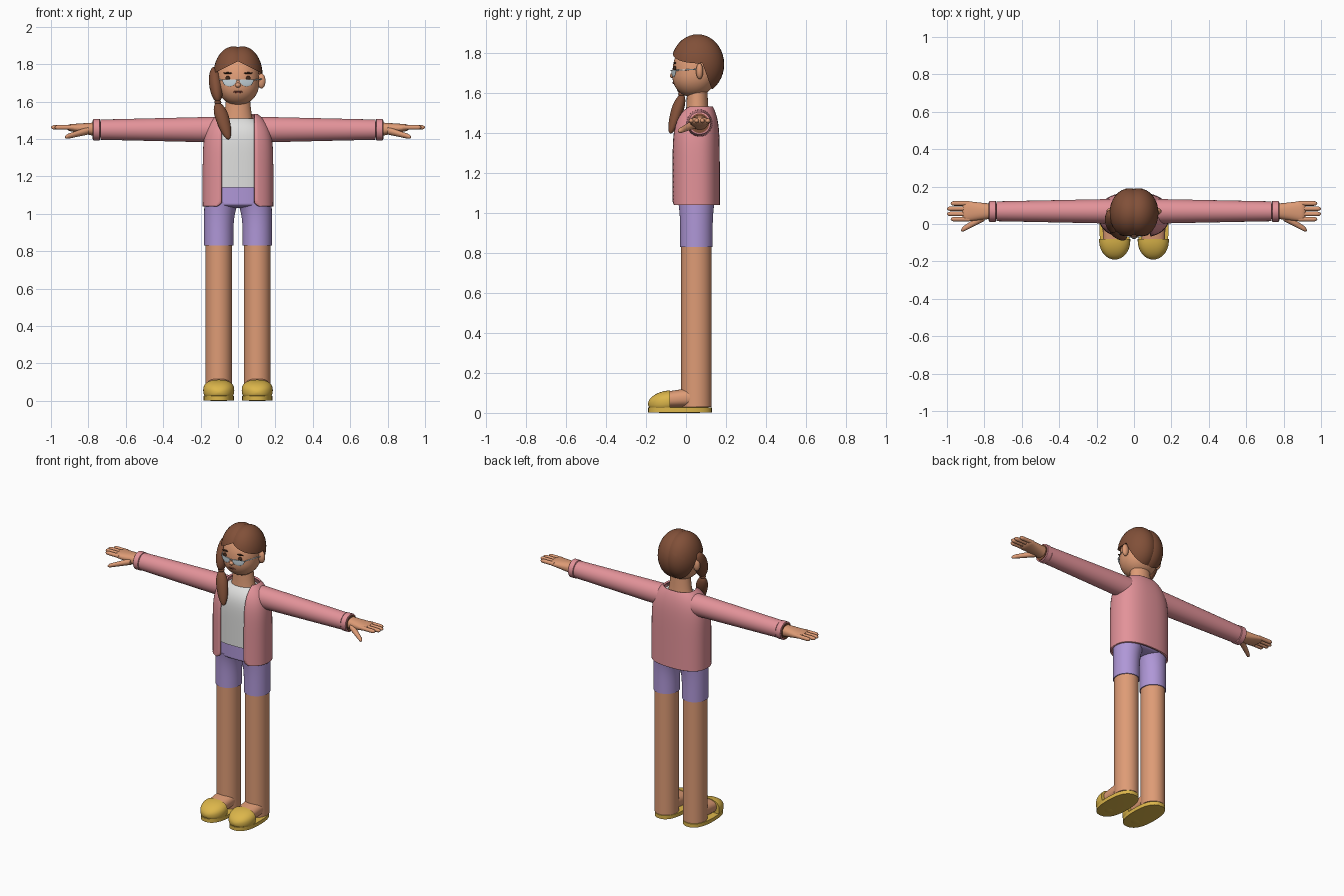
import bpy, bmesh, math
from mathutils import Vector

cube = bpy.data.objects.get("Cube")
if cube:
    bpy.data.objects.remove(cube)


def material(name, red, green, blue):
    colour = (red, green, blue, 1)
    mat = bpy.data.materials.new(name)
    mat.use_nodes = True
    mat.diffuse_color = colour
    shader = next(n for n in mat.node_tree.nodes if n.type == 'BSDF_PRINCIPLED')
    shader.inputs["Base Color"].default_value = colour
    return mat


SKIN = material("skin", .73, .33, .18)
PINK = material("pink_knit", .77, .29, .32)
PURPLE = material("purple_cloth", .43, .31, .68)
YELLOW = material("yellow_shoe", .72, .47, .07)
HAIR = material("brown_hair", .22, .08, .04)
WHITE = material("white_shirt", .74, .74, .73)
DARK = material("dark_brown", .05, .02, .01)
LIPS = material("lips", .45, .12, .08)
LENS = material("pale_lens", .6, .7, .75)


def finish(name, bm, mat, mirror):
    """Turn the bmesh into a smooth shaded object, mirrored left to right on request."""
    bmesh.ops.recalc_face_normals(bm, faces=bm.faces[:])
    mesh = bpy.data.meshes.new(name)
    bm.to_mesh(mesh)
    bm.free()
    mesh.materials.append(mat)
    part = bpy.data.objects.new(name, mesh)
    bpy.context.collection.objects.link(part)
    bpy.ops.object.select_all(action='DESELECT')
    part.select_set(True)
    bpy.context.view_layer.objects.active = part
    bpy.ops.object.shade_smooth_by_angle(angle=math.radians(45))
    if mirror:
        part.modifiers.new("mirror", 'MIRROR').use_mirror_merge = False
    return part


def power(value, square):
    return math.copysign(abs(value) ** (2 / square), value)


def dome(t, length):
    """Radius factor that closes an end over the given share of the length."""
    return math.sqrt(max(.0005, 1 - (1 - t / length) ** 2)) if t < length else 1


def sweep(name, mat, axis, start, end, near, far=None, ease=1, square=2,
          round_near=0, round_far=0, gap=None, mirror=False, rings=24, sides=40):
    """Superellipse tube from start to end; gap(t) leaves it open at the front."""
    bm = bmesh.new()
    along = 'xyz'.index(axis)
    across = [i for i in range(3) if i != along]
    start, end, near = Vector(start), Vector(end), Vector(near)
    far = Vector(far) if far else near
    rows = []
    for ring in range(rings + 1):
        t = (1 - math.cos(math.pi * ring / rings)) / 2
        blend = t ** ease
        centre = start.lerp(end, blend)
        centre[along] = start[along] + (end[along] - start[along]) * t
        width, depth = near.lerp(far, blend) * dome(t, round_near) * dome(1 - t, round_far)
        first = math.asin((gap(t) / width) ** (square / 2)) if gap else 0
        row = []
        for k in range(sides + 1):
            angle = first + (math.tau - 2 * first) * k / sides
            point = centre.copy()
            point[across[0]] += width * power(math.sin(angle), square)
            point[across[1]] -= depth * power(math.cos(angle), square)
            row.append(bm.verts.new(point))
        rows.append(row)
    for low, high in zip(rows, rows[1:]):
        for k in range(sides):
            bm.faces.new((low[k], low[k + 1], high[k + 1], high[k]))
    if not gap:
        bm.faces.new(rows[0][:sides])
        bm.faces.new(rows[-1][:sides])
        bmesh.ops.remove_doubles(bm, verts=bm.verts[:], dist=.00001)
    return finish(name, bm, mat, mirror)


def blob(name, mat, centre, radii, cuts=(), mirror=False):
    """Ellipsoid; each cut (point, normal) removes the side the normal points to."""
    bm = bmesh.new()
    bmesh.ops.create_uvsphere(bm, u_segments=32, v_segments=20, radius=1)
    for vert in bm.verts:
        vert.co = Vector(centre) + Vector(radii) * vert.co
    for point, normal in cuts:
        bmesh.ops.bisect_plane(bm, geom=bm.verts[:] + bm.edges[:] + bm.faces[:],
                               plane_co=point, plane_no=normal, clear_outer=True)
        bmesh.ops.holes_fill(bm, edges=[e for e in bm.edges if e.is_boundary])
    return finish(name, bm, mat, mirror)


# Legs, feet and open-backed shoes
LEG_X, LEG_Y, SHOE_Y = .103, .052, -.03
SOLE_TOP, HEM, WAIST = .03, .83, 1.14
sweep("leg", SKIN, 'z', (LEG_X, LEG_Y, SOLE_TOP), (LEG_X, LEG_Y, 1), near=(.072, .076), mirror=True)
sweep("foot", SKIN, 'y', (LEG_X, -.11, .065), (LEG_X, .06, .08),
      near=(.062, .04), far=(.067, .05), square=2.4, mirror=True)
sweep("shoe_sole", YELLOW, 'z', (LEG_X, SHOE_Y, 0), (LEG_X, SHOE_Y, SOLE_TOP),
      near=(.081, .159), square=2.4, round_near=.1, round_far=.1, mirror=True)
sweep("shoe_toe", YELLOW, 'y', (LEG_X, -.19, .045), (LEG_X, -.08, .057),
      near=(.083, .056), square=2.4, round_near=.9, mirror=True)

# Shorts
sweep("shorts_leg", PURPLE, 'z', (LEG_X, LEG_Y, HEM), (.088, LEG_Y, 1.06),
      near=(.078, .081), far=(.092, .092), ease=4, mirror=True)
sweep("shorts_waist", PURPLE, 'z', (0, LEG_Y, 1.03), (0, LEG_Y, WAIST),
      near=(.173, .097), square=2.4, round_near=.2)

# Shirt, neck and open cardigan with rounded lower corners
sweep("shirt", WHITE, 'z', (0, .048, WAIST), (0, .06, 1.51),
      near=(.17, .105), far=(.09, .06), ease=8, square=2.5)
sweep("neck", SKIN, 'z', (0, .058, 1.47), (0, .056, 1.64),
      near=(.105, .07), far=(.062, .05), ease=.3)
cardigan = sweep("cardigan", PINK, 'z', (0, .047, 1.04), (0, .062, 1.53),
                 near=(.183, .116), far=(.1, .067), ease=8, square=2.5,
                 gap=lambda t: .087 + .025 * max(0, 1 - t / .05) ** 2)
thickness = cardigan.modifiers.new("thickness", 'SOLIDIFY')
thickness.thickness, thickness.offset = .012, 0

# Sleeves and cuffs
ARM_Y, ARM_Z, CUFF = .068, 1.45, .735
sweep("sleeve", PINK, 'x', (.1, ARM_Y, ARM_Z), (CUFF, ARM_Y, ARM_Z),
      near=(.066, .069), far=(.053, .054), mirror=True)
sweep("cuff", PINK, 'x', (CUFF, ARM_Y, ARM_Z), (.777, ARM_Y, ARM_Z),
      near=(.056, .057), round_near=.1, round_far=.1, mirror=True)
sweep("cuff_opening", HAIR, 'x', (.77, ARM_Y, ARM_Z), (.779, ARM_Y, ARM_Z),
      near=(.048, .049), mirror=True)

# Hands
sweep("palm", SKIN, 'x', (CUFF, ARM_Y, ARM_Z), (.92, ARM_Y, 1.462),
      near=(.037, .04), far=(.057, .016), square=2.3, round_far=.15, mirror=True)
for i, name in enumerate(("index", "middle", "ring", "little")):
    y = .026 + .028 * i
    tip = 1 if name in ("middle", "ring") else .98
    sweep(name + "_finger", SKIN, 'x', (.88, y, 1.462), (tip, y, 1.462),
          near=(.0125, .0125), round_far=.2, sides=16, mirror=True)
sweep("thumb", SKIN, 'x', (.8, .04, 1.445), (.925, -.034, 1.41),
      near=(.024, .021), far=(.013, .012), round_far=.15, sides=16, mirror=True)

# Head and ears
sweep("head", SKIN, 'z', (0, .036, 1.58), (0, .055, 1.87),
      near=(.113, .112), square=2.15, round_near=.4, round_far=.5)
blob("ear", SKIN, (.125, .068, 1.71), (.022, .018, .04), mirror=True)

# Hair: two swept halves meeting at a parting, each with a fringe and a back
for side, label in ((-1, "right"), (1, "left")):
    centre, radii = (side * .024, .058, 1.745), (.107, .133, .15)
    parting = ((-side * .02, 0, 0), (-side, 0, 0))
    hairline = ((side * .13, 0, 1.75), (-side * .5, 0, -1))
    nape = ((0, .075, 1.77), (0, -.94, -.34))
    blob("fringe_" + label, HAIR, centre, radii, cuts=(hairline, parting))
    blob("back_hair_" + label, HAIR, centre, radii, cuts=(nape, parting))
TIE = Vector((-.108, -.02, 1.596))
sweep("side_gather", HAIR, 'z', (-.128, .05, 1.785), TIE,
      near=(.036, .052), round_near=.5, round_far=.5)
blob("hair_tie", HAIR, TIE, (.019, .019, .012))
sweep("side_tail", HAIR, 'z', TIE, (-.052, -.077, 1.398),
      near=(.038, .032), round_near=.4, round_far=.7)

# Face
blob("eye", DARK, (.055, -.056, 1.724), (.013, .008, .013), mirror=True)
blob("eyebrow", DARK, (.055, -.056, 1.752), (.024, .006, .005), mirror=True)
blob("nose", SKIN, (0, -.067, 1.688), (.015, .014, .013))
blob("mouth", LIPS, (0, -.061, 1.652), (.025, .006, .006))
blob("mouth_line", DARK, (0, -.065, 1.653), (.02, .004, .002))

# Half-moon glasses, each lens angled back around the face
GLASSES = Vector((.046, -.062, 1.717))
lens = blob("lens", LENS, GLASSES, (.038, .004, .036),
            cuts=[(GLASSES, (0, 0, 1))], mirror=True)
for vert in lens.data.vertices:
    vert.co.y += .3 * (vert.co.x - GLASSES.x)
sweep("glasses_bridge", LENS, 'x', (-.012, -.075, 1.715), (.012, -.075, 1.715),
      near=(.003, .003), sides=8)
sweep("glasses_arm", LENS, 'y', (.083, -.05, 1.715), (.125, .05, 1.72),
      near=(.003, .003), sides=8, mirror=True)
